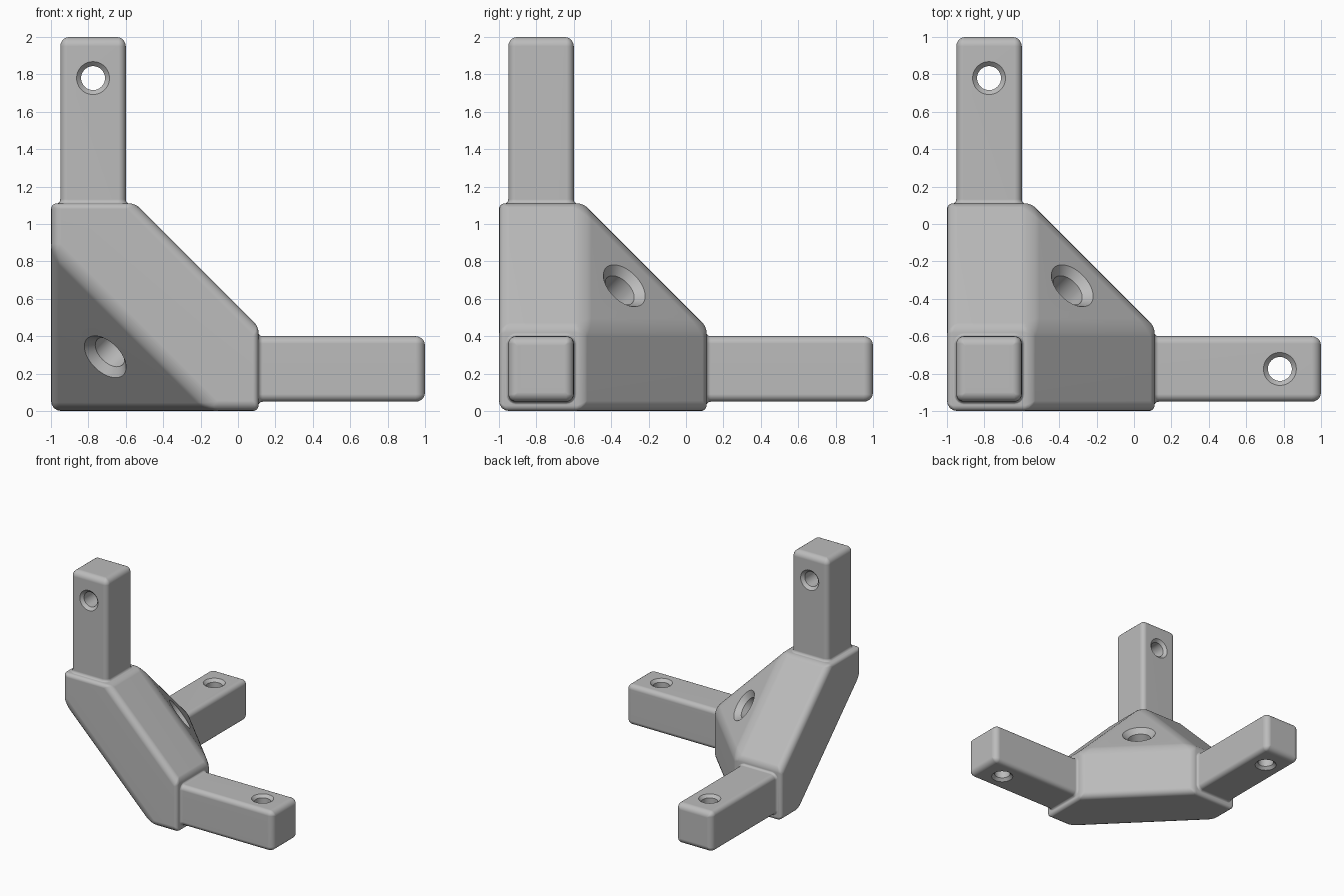
import bpy, bmesh, math
from itertools import permutations
from mathutils import Vector, Matrix

default_cube = bpy.data.objects.get("Cube")
if default_cube:
    bpy.data.objects.remove(default_cube, do_unlink=True)

CORNER = Vector((-1, -1, 0))        # outer corner of the bracket
END, RIM, CUT = 1.11, 0.45, 0.87    # body reach, body thickness, corner cut
LOW, HIGH, TIP = 0.05, 0.40, 2.0    # arm section and arm reach
MID, HALF = (LOW + HIGH) / 2, (HIGH - LOW) / 2
HOLE_AT = 1.78

grey = bpy.data.materials.new("plain grey")
grey.use_nodes = True
grey.diffuse_color = (0.5, 0.5, 0.5, 1)
grey.node_tree.nodes["Principled BSDF"].inputs["Base Color"].default_value = grey.diffuse_color


def make_object(name, bm):
    bmesh.ops.recalc_face_normals(bm, faces=bm.faces[:])
    mesh = bpy.data.meshes.new(name)
    bm.to_mesh(mesh)
    bm.free()
    mesh.materials.append(grey)
    obj = bpy.data.objects.new(name, mesh)
    bpy.context.collection.objects.link(obj)
    return obj


def loft(name, rings, matrix):
    """Skin a stack of equal-length rings and cap both ends."""
    bm = bmesh.new()
    loops = [[bm.verts.new(CORNER + matrix @ Vector(p)) for p in ring] for ring in rings]
    count = len(loops[0])
    for a, b in zip(loops, loops[1:]):
        for i in range(count):
            j = (i + 1) % count
            bm.faces.new((a[i], a[j], b[j], b[i]))
    bm.faces.new(loops[0])
    bm.faces.new(loops[-1])
    return make_object(name, bm)


def rounded_square(t, grow, radius=0.04, steps=5):
    r = max(radius + grow, 0.006)
    inner = HALF + grow - r
    ring = []
    for k in range(4):
        cx, cy = [(1, 1), (-1, 1), (-1, -1), (1, -1)][k]
        for s in range(steps + 1):
            a = math.pi / 2 * (k + s / steps)
            ring.append((MID + cx * inner + r * math.cos(a),
                         MID + cy * inner + r * math.sin(a), t))
    return ring


def arm(name, matrix):
    flare = [(1.0, 0.018), (1.108, 0.018), (1.114, 0.008), (1.122, 0.002), (1.132, 0)]
    r = 0.05
    tip = []
    for s in range(6):
        a = math.pi / 2 * s / 5
        tip.append((TIP - r + r * math.sin(a), r * math.cos(a) - r))
    return loft(name, [rounded_square(t, g) for t, g in flare + tip], matrix)


def hole_cutter(start, direction, length, radius, sink):
    """Straight hole with a countersink at both ends."""
    over = 0.03
    profile = [(-over, radius + sink + over), (sink, radius),
               (length - sink, radius), (length + over, radius + sink + over)]
    turn = Vector(direction).to_track_quat('Z', 'Y').to_matrix().to_4x4()
    rings = [[(r * math.cos(math.tau * i / 48), r * math.sin(math.tau * i / 48), t)
              for i in range(48)] for t, r in profile]
    return loft("hole_cutter", rings, Matrix.Translation(start) @ turn)


def apply(obj, modifier):
    bpy.ops.object.select_all(action='DESELECT')
    bpy.context.view_layer.objects.active = obj
    obj.select_set(True)
    bpy.ops.object.modifier_apply(modifier=modifier.name)


def combine(obj, other, operation):
    mod = obj.modifiers.new("combine", 'BOOLEAN')
    mod.operation, mod.solver, mod.object = operation, 'EXACT', other
    apply(obj, mod)
    bpy.data.objects.remove(other, do_unlink=True)


# Body: convex block with diagonal sides, a flat inner face and a cut corner
points = set()
for shape in ((END, RIM, RIM), (END, RIM, 0), (END, 0, 0), (CUT, 0, 0)):
    points.update(permutations(shape))
bm = bmesh.new()
for p in sorted(points):
    bm.verts.new(CORNER + Vector(p))
bmesh.ops.convex_hull(bm, input=bm.verts[:])
bmesh.ops.dissolve_limit(bm, angle_limit=0.02, verts=bm.verts[:], edges=bm.edges[:])
weight = bm.edges.layers.float.new("bevel_weight_edge")
for e in bm.edges:
    a, b = (v.co - CORNER for v in e.verts)
    at_end = any(min(a[i], b[i]) > END - 0.01 for i in range(3))
    e[weight] = 0.55 if at_end else 1.0
bracket = make_object("corner_bracket", bm)
bevel = bracket.modifiers.new("soft_edges", 'BEVEL')
bevel.width, bevel.segments, bevel.limit_method = 0.055, 4, 'WEIGHT'
apply(bracket, bevel)

# Three arms, one along each axis
z_arm = Matrix.Identity(3)
x_arm = Matrix(((0, 0, 1), (1, 0, 0), (0, 1, 0)))
y_arm = Matrix(((0, 1, 0), (0, 0, 1), (1, 0, 0)))
for name, frame in (("upright_arm", z_arm), ("left_arm", x_arm), ("back_arm", y_arm)):
    combine(bracket, arm(name, frame), 'UNION')

# Screw holes: one in each arm and one diagonally through the body
third = CUT / 3
holes = [
    ((MID, LOW, HOLE_AT), (0, 1, 0), HIGH - LOW, 0.064, 0.024),
    ((HOLE_AT, MID, LOW), (0, 0, 1), HIGH - LOW, 0.064, 0.024),
    ((MID, HOLE_AT, LOW), (0, 0, 1), HIGH - LOW, 0.064, 0.024),
    ((third, third, third), (1, 1, 1), (END + 2 * RIM - CUT) / math.sqrt(3), 0.095, 0.042),
]
for hole in holes:
    combine(bracket, hole_cutter(*hole), 'DIFFERENCE')

# Smooth shading with crisp hole rims
bpy.ops.object.select_all(action='DESELECT')
bracket.select_set(True)
bpy.context.view_layer.objects.active = bracket
bpy.ops.object.shade_smooth_by_angle(angle=math.radians(32))
weighted = bracket.modifiers.new("flat_faces", 'WEIGHTED_NORMAL')
weighted.keep_sharp = True
